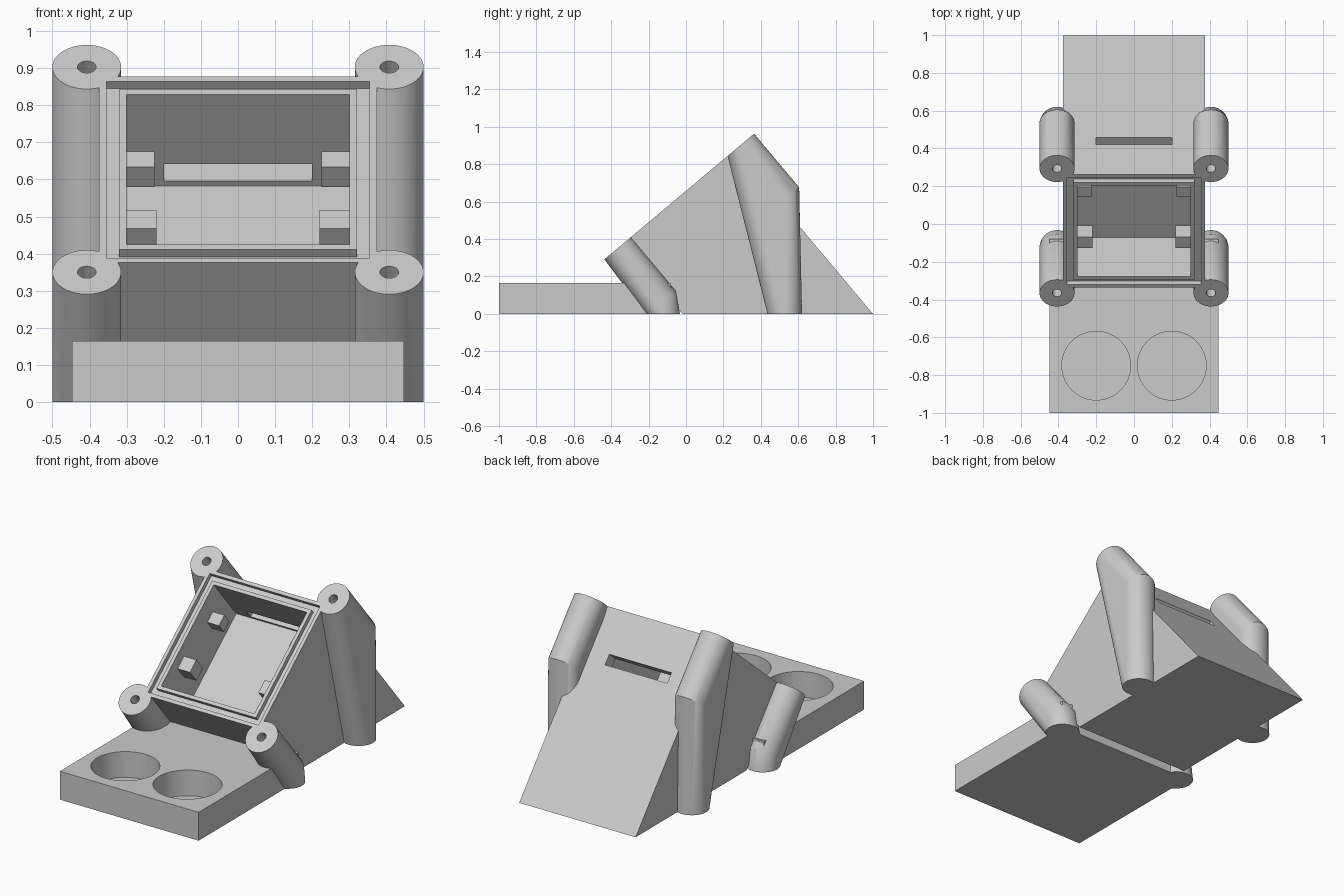
import bpy, bmesh, math
from mathutils import Matrix, Vector

if "Cube" in bpy.data.objects:
    bpy.data.objects.remove(bpy.data.objects["Cube"], do_unlink=True)

grey = bpy.data.materials.new("light grey")
grey.use_nodes = True
grey.diffuse_color = (0.6, 0.6, 0.6, 1)
grey.node_tree.nodes["Principled BSDF"].inputs["Base Color"].default_value = grey.diffuse_color

# Tilted frame of the panel: x across, y up the slope, z out of the face
TILT = math.radians(40)
PANEL = Matrix.Translation((0, -0.335, 0.376)) @ Matrix.Rotation(TILT, 4, 'X')
LENGTH, HALF = 0.78, 0.375


def finish(bm, name, frame=Matrix()):
    bm.transform(frame)
    bmesh.ops.recalc_face_normals(bm, faces=bm.faces)
    mesh = bpy.data.meshes.new(name)
    bm.to_mesh(mesh)
    bm.free()
    mesh.materials.append(grey)
    ob = bpy.data.objects.new(name, mesh)
    bpy.context.collection.objects.link(ob)
    return ob


def box(name, lo, hi, frame=Matrix()):
    bm = bmesh.new()
    lo, hi = Vector(lo), Vector(hi)
    size = Matrix.Diagonal(hi - lo).to_4x4()
    bmesh.ops.create_cube(bm, size=1, matrix=Matrix.Translation((lo + hi) / 2) @ size)
    return finish(bm, name, frame)


def cylinder(name, centre, radius, z0, z1, frame=Matrix()):
    bm = bmesh.new()
    spot = Matrix.Translation((centre[0], centre[1], (z0 + z1) / 2))
    bmesh.ops.create_cone(bm, cap_ends=True, segments=64, radius1=radius,
                          radius2=radius, depth=z1 - z0, matrix=spot)
    return finish(bm, name, frame)


def select(ob):
    bpy.ops.object.select_all(action='DESELECT')
    ob.select_set(True)
    bpy.context.view_layer.objects.active = ob


def cut(ob, cutters):
    select(ob)
    for c in cutters:
        c.hide_render = True
        mod = ob.modifiers.new("cut", 'BOOLEAN')
        mod.operation, mod.solver, mod.object = 'DIFFERENCE', 'EXACT', c
        bpy.ops.object.modifier_apply(modifier=mod.name)


def smooth(ob):
    select(ob)
    bpy.ops.object.shade_smooth_by_angle(angle=math.radians(30))


# Wedge body: square panel face with walls at right angles to it, down to the ground
bottom = PANEL @ Vector((0, 0, 0))
top = PANEL @ Vector((0, LENGTH, 0))
profile = [(bottom.y, bottom.z), (top.y, top.z),
           (top.y + top.z * math.tan(TILT), 0),
           (bottom.y + bottom.z * math.tan(TILT), 0)]
bm = bmesh.new()
face = bm.faces.new([bm.verts.new((-HALF, y, z)) for y, z in profile])
side = bmesh.ops.extrude_face_region(bm, geom=[face])["geom"]
bmesh.ops.translate(bm, vec=(2 * HALF, 0, 0),
                    verts=[v for v in side if isinstance(v, bmesh.types.BMVert)])
body = finish(bm, "wedge_body")

# Cavity, cable slot and seal groove cutters
cavity = box("cavity_cutter", (-0.3, 0.075, -0.322), (0.3, LENGTH - 0.075, 0.1), PANEL)
slot = box("slot_cutter", (-0.2, LENGTH - 0.1, -0.305), (0.2, LENGTH + 0.1, -0.245), PANEL)
bm = bmesh.new()
loops = []
for inset, h in ((0.02, -0.026), (0.02, 0.05), (0.055, 0.05), (0.055, -0.026)):
    x, y0, y1 = HALF - inset, inset, LENGTH - inset
    loops.append([bm.verts.new(p) for p in
                  ((-x, y0, h), (x, y0, h), (x, y1, h), (-x, y1, h))])
for i in range(4):
    a, b = loops[i], loops[(i + 1) % 4]
    for j in range(4):
        k = (j + 1) % 4
        bm.faces.new((a[j], a[k], b[k], b[j]))
groove = finish(bm, "groove_cutter", PANEL)
cut(body, [cavity, slot, groove])

# Corner pillars: tilted cylinder blended into a round foot on the ground
R, PX = 0.0925, 0.4075
helpers = [cavity, slot, groove]
for s, hand in ((1, "left"), (-1, "right")):
    for place, v, foot_y in (("front", -0.04, -0.125), ("rear", LENGTH + 0.04, 0.528)):
        bm = bmesh.new()
        bmesh.ops.create_cone(bm, cap_ends=True, segments=64, radius1=R, radius2=R, depth=0.375,
                              matrix=PANEL @ Matrix.Translation((s * PX, v, -0.1875)))
        bmesh.ops.create_circle(bm, segments=64, radius=R,
                                matrix=Matrix.Translation((s * PX, foot_y, 0)))
        points = [p.co.copy() for p in bm.verts]
        bm.clear()
        for p in points:
            bm.verts.new(p)
        hull = bmesh.ops.convex_hull(bm, input=bm.verts)
        loose = [g for g in hull["geom_interior"] if isinstance(g, bmesh.types.BMVert)]
        bmesh.ops.delete(bm, geom=loose, context='VERTS')
        bmesh.ops.dissolve_limit(bm, angle_limit=0.002, verts=bm.verts, edges=bm.edges)
        pillar = finish(bm, f"{place}_{hand}_pillar")
        hole = cylinder("screw_hole_cutter", (s * PX, v), 0.025, -0.2, 0.05, PANEL)
        helpers.append(hole)
        cut(pillar, [hole, groove])
        smooth(pillar)

    # Mounting blocks on the cavity side walls
    for place, w, v0, v1, h0, h1 in (("lower", 0.08, 0.218, 0.296, -0.156, -0.063),
                                     ("upper", 0.075, 0.534, 0.6, -0.182, -0.112)):
        xs = sorted((s * 0.305, s * (0.3 - w)))
        box(f"{place}_{hand}_block", (xs[0], v0, h0), (xs[1], v1, h1), PANEL)

# Base slab with two round recesses
slab = box("base_slab", (-0.447, -1, 0), (0.447, -0.08, 0.165))
cups = [cylinder("recess_cutter", (s * 0.2, -0.75), 0.182, 0.015, 0.3) for s in (1, -1)]
cut(slab, cups)
smooth(slab)

for c in helpers + cups:
    bpy.data.objects.remove(c, do_unlink=True)
